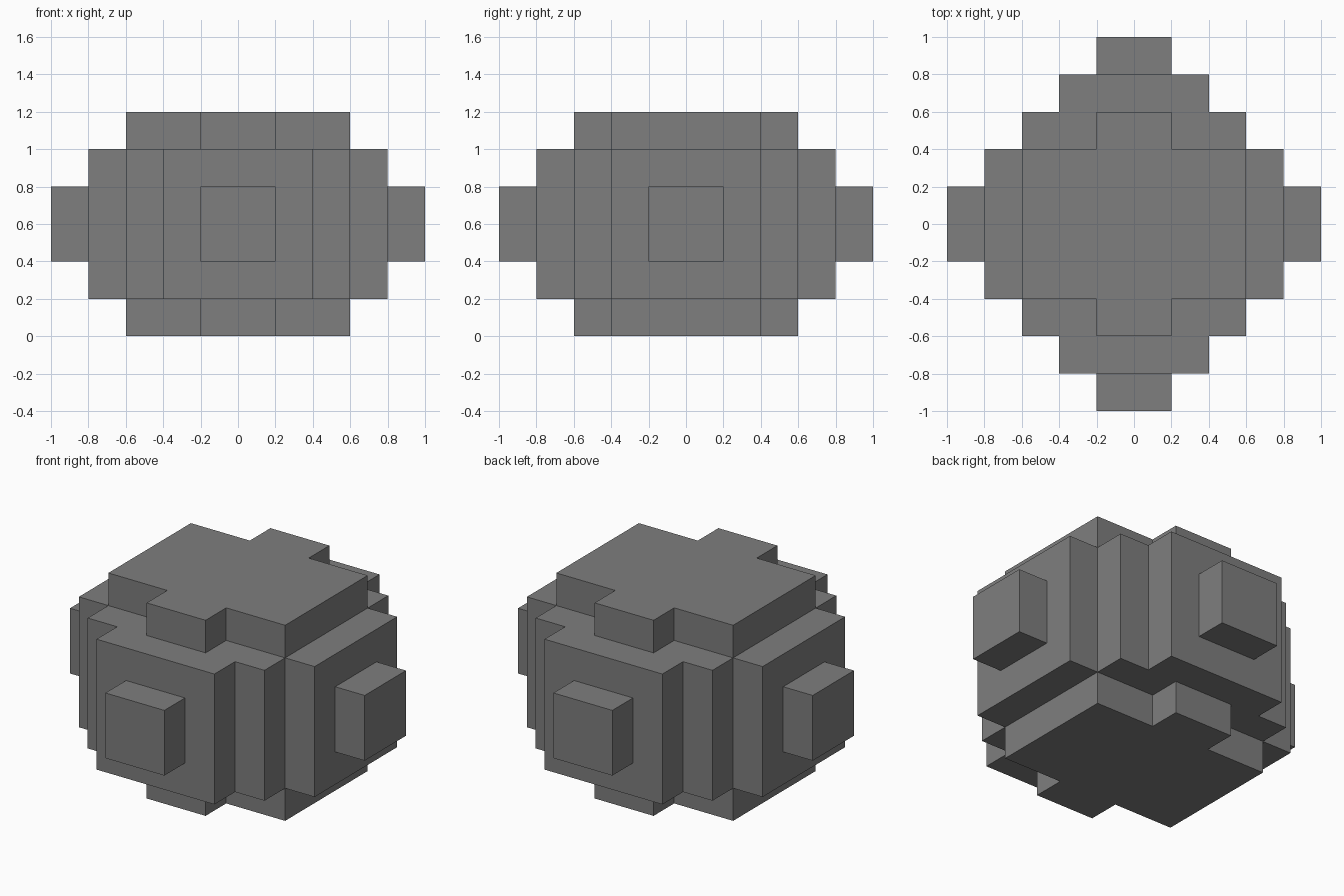
import bpy
import bmesh

cube = bpy.data.objects.get("Cube")
if cube:
    bpy.data.objects.remove(cube, do_unlink=True)

# Single stone grey material
GREY = (0.21, 0.21, 0.21, 1.0)
stone = bpy.data.materials.new("stone_grey")
stone.use_nodes = True
stone.diffuse_color = GREY
bsdf = next(n for n in stone.node_tree.nodes if n.type == 'BSDF_PRINCIPLED')
bsdf.inputs["Base Color"].default_value = GREY


def prism(name, quarter, z0, z1, cx=0.0, cy=0.0):
    """Mirror a quarter outline into all four quadrants and extrude it."""
    outline = list(quarter)
    outline += [(-x, y) for x, y in reversed(quarter)]
    outline += [(-x, -y) for x, y in quarter]
    outline += [(x, -y) for x, y in reversed(quarter)]

    bm = bmesh.new()
    base = bm.faces.new([bm.verts.new((x + cx, y + cy, z0)) for x, y in outline])
    extruded = bmesh.ops.extrude_face_region(bm, geom=[base], use_keep_orig=True)
    top = [v for v in extruded["geom"] if isinstance(v, bmesh.types.BMVert)]
    bmesh.ops.translate(bm, vec=(0, 0, z1 - z0), verts=top)
    bmesh.ops.recalc_face_normals(bm, faces=bm.faces[:])

    mesh = bpy.data.meshes.new(name)
    bm.to_mesh(mesh)
    bm.free()
    mesh.materials.append(stone)
    obj = bpy.data.objects.new(name, mesh)
    bpy.context.collection.objects.link(obj)
    return obj


# Main body with stepped corners
prism("body", [(0.8, 0.4), (0.6, 0.4), (0.6, 0.6), (0.4, 0.6), (0.4, 0.8)], 0.2, 1.0)

# Cross-shaped slabs above and below
cap = [(0.6, 0.4), (0.2, 0.4), (0.2, 0.6)]
prism("bottom_cap", cap, 0.0, 0.2)
prism("top_cap", cap, 1.0, 1.2)

# Square knob in the middle of each side
for side, dx, dy in (("left", 1, 0), ("right", -1, 0), ("back", 0, 1), ("front", 0, -1)):
    half = (0.1, 0.2) if dx else (0.2, 0.1)
    prism(side + "_knob", [half], 0.4, 0.8, dx * 0.9, dy * 0.9)
